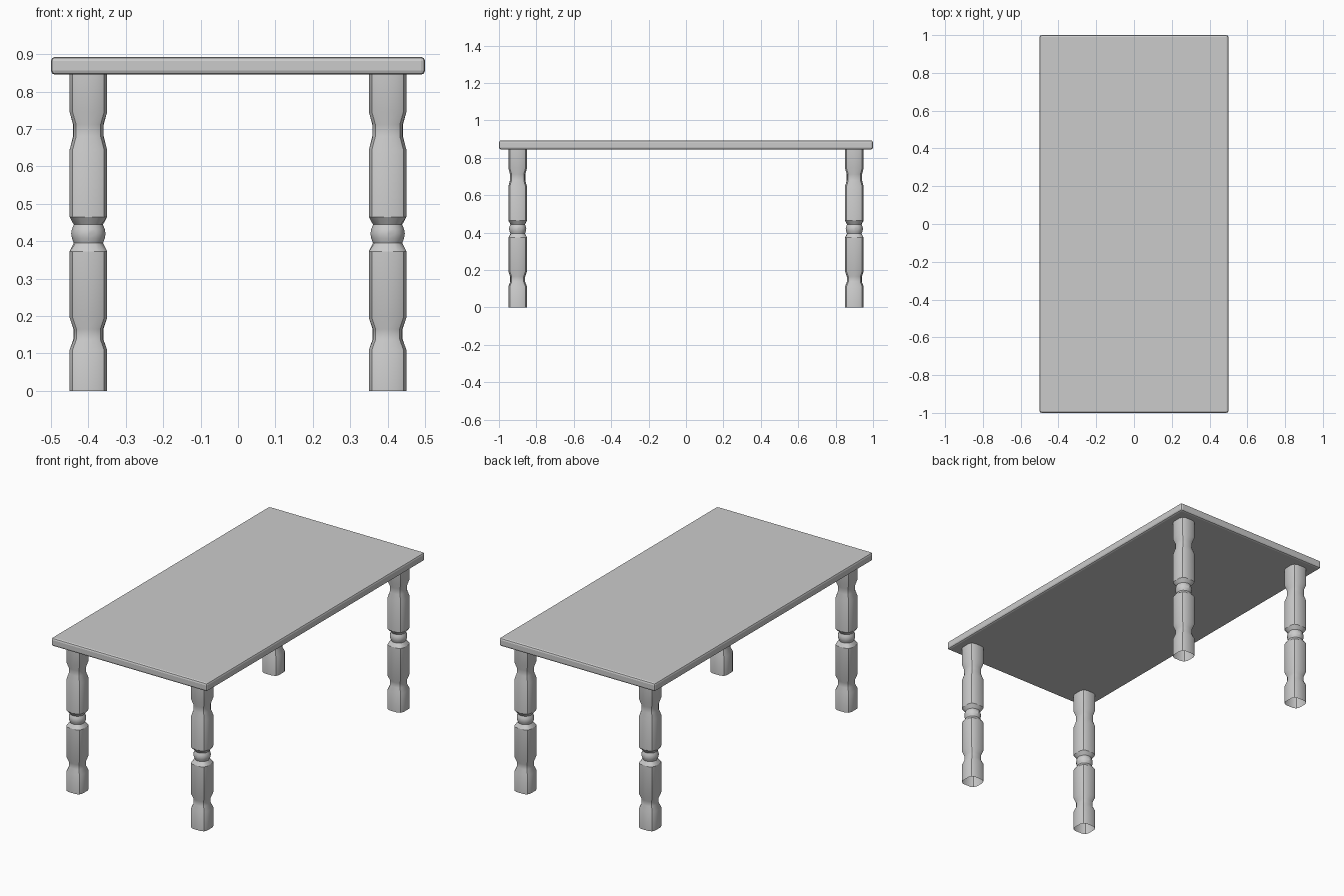
import bpy, bmesh
from math import hypot

if "Cube" in bpy.data.objects:
    bpy.data.objects.remove(bpy.data.objects["Cube"])

# Tabletop: slab with softened edges
Z0, Z1 = 0.845, 0.893
bpy.ops.mesh.primitive_cube_add(size=1, location=(0, 0, (Z0 + Z1) / 2))
top = bpy.context.object
top.name = "tabletop"
top.scale = (1, 2, Z1 - Z0)
bpy.ops.object.transform_apply(location=False, rotation=False, scale=True)
bevel = top.modifiers.new("edge_bevel", 'BEVEL')
bevel.width = 0.011
bevel.segments = 2

# Rounded-square leg section, unit half-width, turned through four quarters
section = []
quarter = [(1, 0), (1, 0.5), (0.84, 0.84), (0.5, 1)]
for _ in range(4):
    section += quarter
    quarter = [(-y, x) for x, y in quarter]

# Leg profile: height, half-width, roundness (0 = square section, 1 = circle)
profile = [
    (0.0, 0.05, 0), (0.11, 0.05, 0), (0.138, 0.04, 0.3), (0.165, 0.04, 0.3),
    (0.195, 0.05, 0), (0.373, 0.05, 0), (0.395, 0.039, 1), (0.408, 0.044, 1),
    (0.42, 0.046, 1), (0.432, 0.044, 1), (0.444, 0.039, 1), (0.465, 0.05, 0),
    (0.645, 0.05, 0), (0.68, 0.041, 0.3), (0.712, 0.041, 0.3),
    (0.745, 0.05, 0), (0.85, 0.05, 0),
]


def make_leg(name, cx, cy):
    bm = bmesh.new()
    rings = []
    for z, r, k in profile:
        ring = []
        for x, y in section:
            s = r * ((1 - k) + k / hypot(x, y))
            ring.append(bm.verts.new((x * s, y * s, z)))
        rings.append(ring)
    n = len(section)
    for a, b in zip(rings, rings[1:]):
        for i in range(n):
            j = (i + 1) % n
            bm.faces.new((a[i], a[j], b[j], b[i]))
    mesh = bpy.data.meshes.new(name)
    bm.to_mesh(mesh)
    bm.free()
    leg = bpy.data.objects.new(name, mesh)
    leg.location = (cx, cy, 0)
    bpy.context.collection.objects.link(leg)
    bpy.ops.object.select_all(action='DESELECT')
    leg.select_set(True)
    bpy.context.view_layer.objects.active = leg
    bpy.ops.object.shade_smooth_by_angle(angle=0.45)


# Four turned legs, open at the ends
for end, cy in (("front", -0.9), ("back", 0.9)):
    for side, cx in (("left", -0.4), ("right", 0.4)):
        make_leg(f"{end}_{side}_leg", cx, cy)
